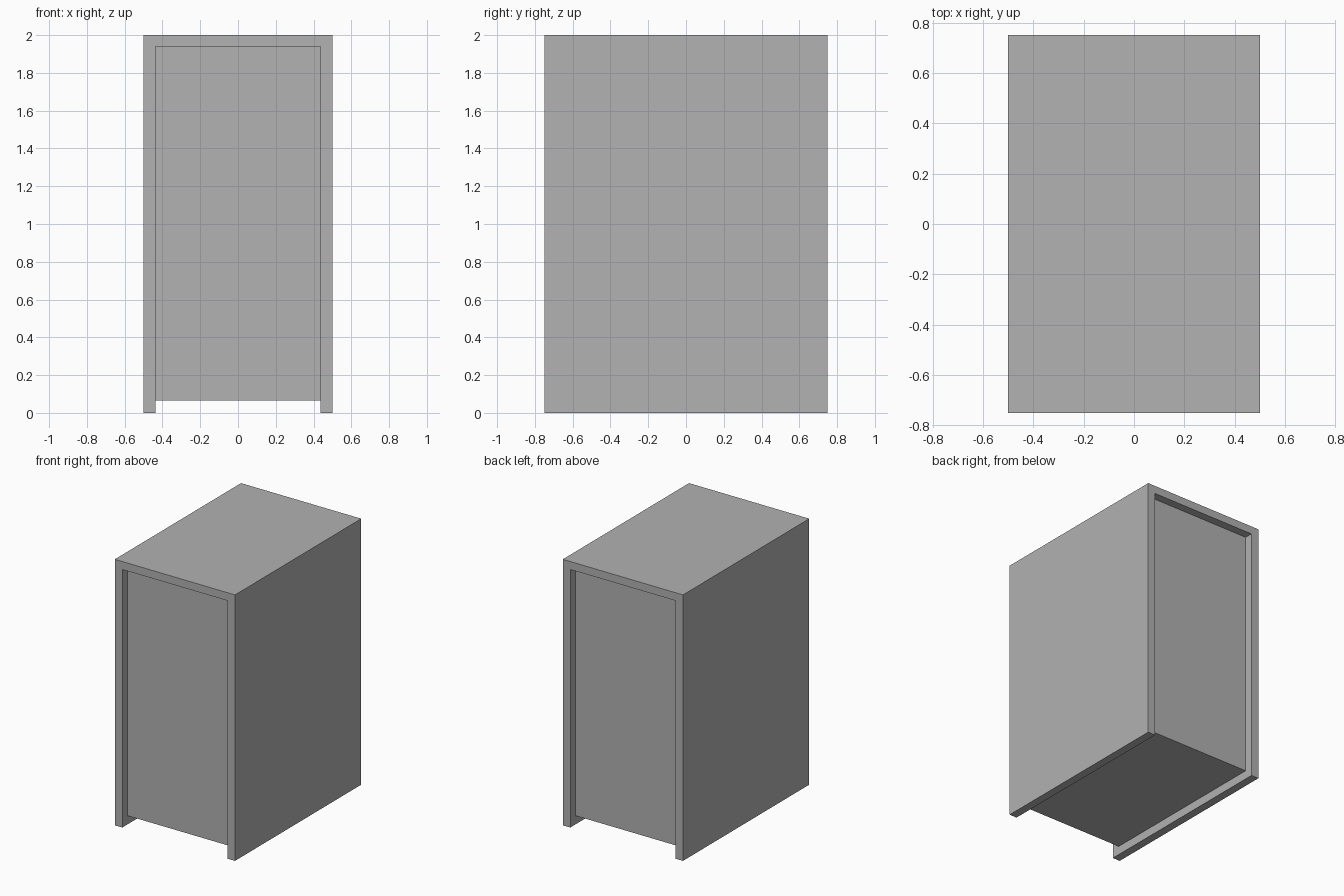
import bpy
import bmesh

cube = bpy.data.objects.get("Cube")
if cube:
    bpy.data.objects.remove(cube, do_unlink=True)

WIDTH, DEPTH, HEIGHT = 1.0, 1.5, 2.0
WALL = 0.0625       # side wall thickness and panel recess
TOP = 0.06          # top board thickness
FLOOR = 0.065       # gap under the core

grey = bpy.data.materials.new("mid_grey")
grey.use_nodes = True
colour = (0.445, 0.445, 0.445, 1)
grey.diffuse_color = colour
grey.node_tree.nodes["Principled BSDF"].inputs["Base Color"].default_value = colour


def extrude_profile(name, points, depth):
    """Extrude an x-z outline along y, centred on y = 0."""
    bm = bmesh.new()
    face = bm.faces.new([bm.verts.new((x, -depth / 2, z)) for x, z in points])
    result = bmesh.ops.extrude_face_region(bm, geom=[face])
    verts = [v for v in result["geom"] if isinstance(v, bmesh.types.BMVert)]
    bmesh.ops.translate(bm, verts=verts, vec=(0, depth, 0))
    bmesh.ops.recalc_face_normals(bm, faces=bm.faces)
    mesh = bpy.data.meshes.new(name)
    bm.to_mesh(mesh)
    bm.free()
    mesh.materials.append(grey)
    obj = bpy.data.objects.new(name, mesh)
    bpy.context.collection.objects.link(obj)
    return obj


outer = WIDTH / 2
inner = outer - WALL
ceiling = HEIGHT - TOP

# Outer shell: two sides and the top, open at the front, back and bottom
extrude_profile("outer_shell", [
    (-outer, 0), (-outer, HEIGHT), (outer, HEIGHT), (outer, 0),
    (inner, 0), (inner, ceiling), (-inner, ceiling), (-inner, 0),
], DEPTH)

# Core block, recessed at both ends and raised off the ground
extrude_profile("inner_core", [
    (-inner, FLOOR), (-inner, ceiling), (inner, ceiling), (inner, FLOOR),
], DEPTH - 2 * WALL)
